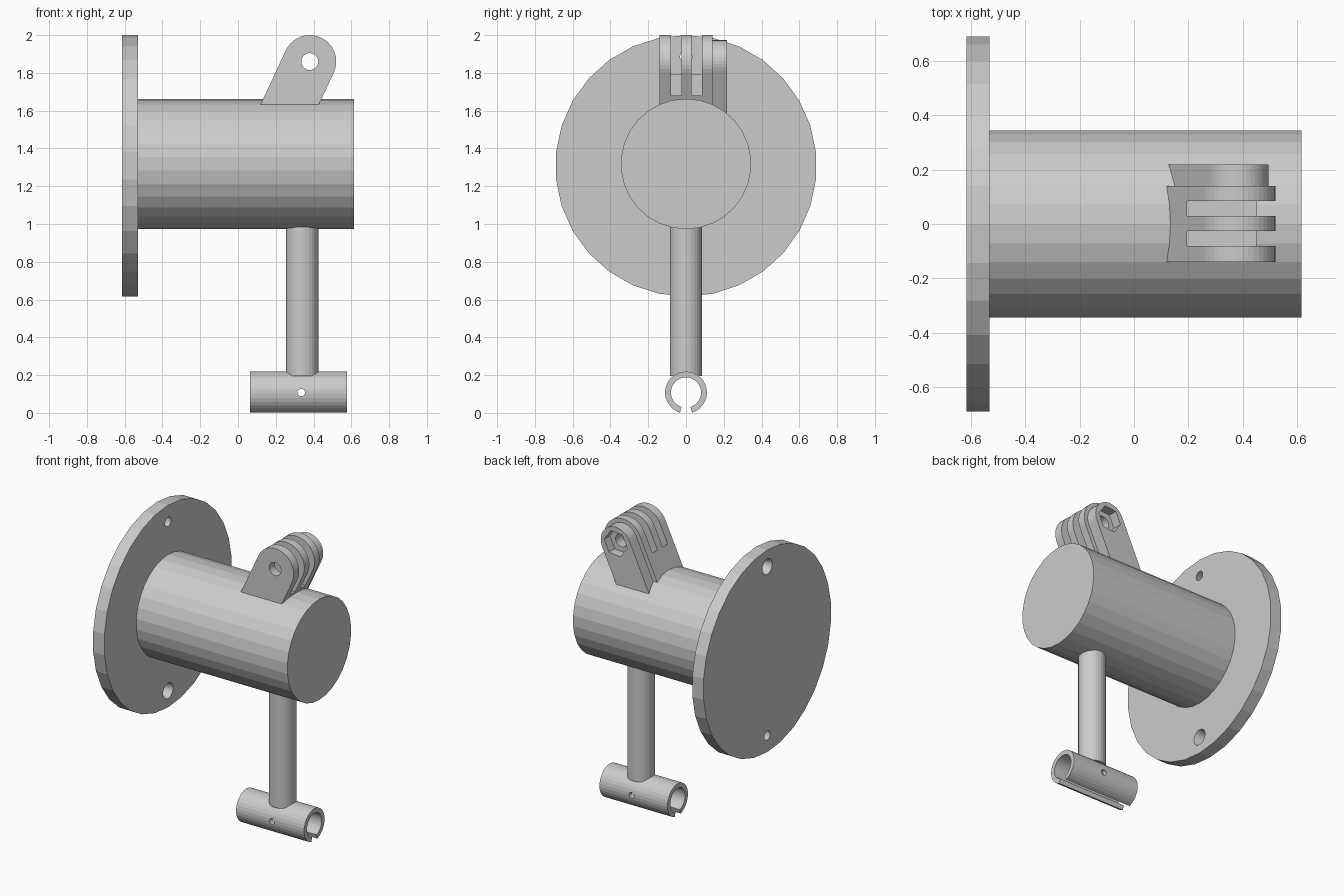
import bpy, bmesh
from math import sin, cos, tan, radians, pi

if "Cube" in bpy.data.objects:
    bpy.data.objects.remove(bpy.data.objects["Cube"])


def ring(cx, cy, r, n=30, start=90):
    """Points of a regular polygon."""
    return [(cx + r * cos(radians(start) + 2 * pi * i / n),
             cy + r * sin(radians(start) + 2 * pi * i / n)) for i in range(n)]


def loft(name, axis, a, pts_a, b, pts_b=None):
    """Solid between two matching outlines at positions a and b along an axis."""
    place = {'x': lambda t, p: (t, p[0], p[1]),
             'y': lambda t, p: (p[0], t, p[1]),
             'z': lambda t, p: (p[0], p[1], t)}[axis]
    bm = bmesh.new()
    lo = [bm.verts.new(place(a, p)) for p in pts_a]
    hi = [bm.verts.new(place(b, p)) for p in (pts_b or pts_a)]
    n = len(lo)
    bm.faces.new(lo)
    bm.faces.new(hi[::-1])
    for i in range(n):
        j = (i + 1) % n
        bm.faces.new((lo[i], hi[i], hi[j], lo[j]))
    bmesh.ops.recalc_face_normals(bm, faces=bm.faces)
    mesh = bpy.data.meshes.new(name)
    bm.to_mesh(mesh)
    bm.free()
    ob = bpy.data.objects.new(name, mesh)
    bpy.context.collection.objects.link(ob)
    return ob


def cut(ob, cutter):
    """Subtract the cutter, then discard it."""
    cutter.hide_render = True
    mod = ob.modifiers.new("cut", 'BOOLEAN')
    mod.operation = 'DIFFERENCE'
    mod.solver = 'EXACT'
    mod.object = cutter
    bpy.context.view_layer.objects.active = ob
    bpy.ops.object.modifier_apply(modifier=mod.name)
    bpy.data.objects.remove(cutter)


def box_outline(x0, y0, x1, y1):
    return [(x0, y0), (x1, y0), (x1, y1), (x0, y1)]


# Wall flange with two tapered screw holes facing opposite ways
flange = loft("wall_flange", 'x', -0.615, ring(0, 1.308, 0.692), -0.53)
for side, r_back, r_front in ((1, 0.055, 0.03), (-1, 0.03, 0.055)):
    z = 1.308 + side * 0.578
    cut(flange, loft("screw_hole", 'x', -0.62, ring(0, z, r_back),
                     -0.525, ring(0, z, r_front)))

# Main barrel and hanging rod
loft("main_barrel", 'x', -0.53, ring(0, 1.318, 0.345), 0.615)
loft("hanging_rod", 'z', 0.195, ring(0.34, 0, 0.086), 0.99)

# Split tube clip with a cross pin hole
GAP, STEPS = 17, 28
angles = [radians(-90 + GAP + (360 - 2 * GAP) * i / STEPS) for i in range(STEPS + 1)]
outline = [(0.111 * cos(t), 0.108 + 0.111 * sin(t)) for t in angles]
outline += [(0.08 * cos(t), 0.108 + 0.08 * sin(t)) for t in reversed(angles)]
clip = loft("split_clip", 'x', 0.063, outline, 0.578)
cut(clip, loft("pin_hole", 'y', -0.2, ring(0.335, 0.108, 0.02, 16), 0.2))

# Leaning hinge lug: rounded top on a slanted stem
CX, CZ, LEAN = 0.38, 1.86, 65


def lug_outline(r, base):
    arc = [(CX + r * cos(radians(LEAN - 90 + 180 * i / 20)),
            CZ + r * sin(radians(LEAN - 90 + 180 * i / 20))) for i in range(21)]
    mid = CX - (CZ - base) / tan(radians(LEAN))
    half = r / sin(radians(LEAN))
    return arc + [(mid - half, base), (mid + half, base)]


lug = loft("hinge_prongs", 'y', -0.14, lug_outline(0.14, 1.60), 0.14)
for y0 in (-0.08, 0.03):
    cut(lug, loft("slot", 'y', y0, box_outline(0.195, 1.68, 0.8, 2.2), y0 + 0.055))
cut(lug, loft("bolt_hole", 'y', -0.3, ring(CX, CZ, 0.045, 24), 0.3))

# Nut holder on the outer prong, with a hexagonal pocket
nut = loft("nut_holder", 'y', 0.14, lug_outline(0.113, 1.575), 0.218)
cut(nut, loft("bolt_hole", 'y', 0.1, ring(CX, CZ, 0.045, 24), 0.3))
cut(nut, loft("nut_pocket", 'y', 0.155, ring(CX, CZ, 0.088, 6, LEAN), 0.3))
